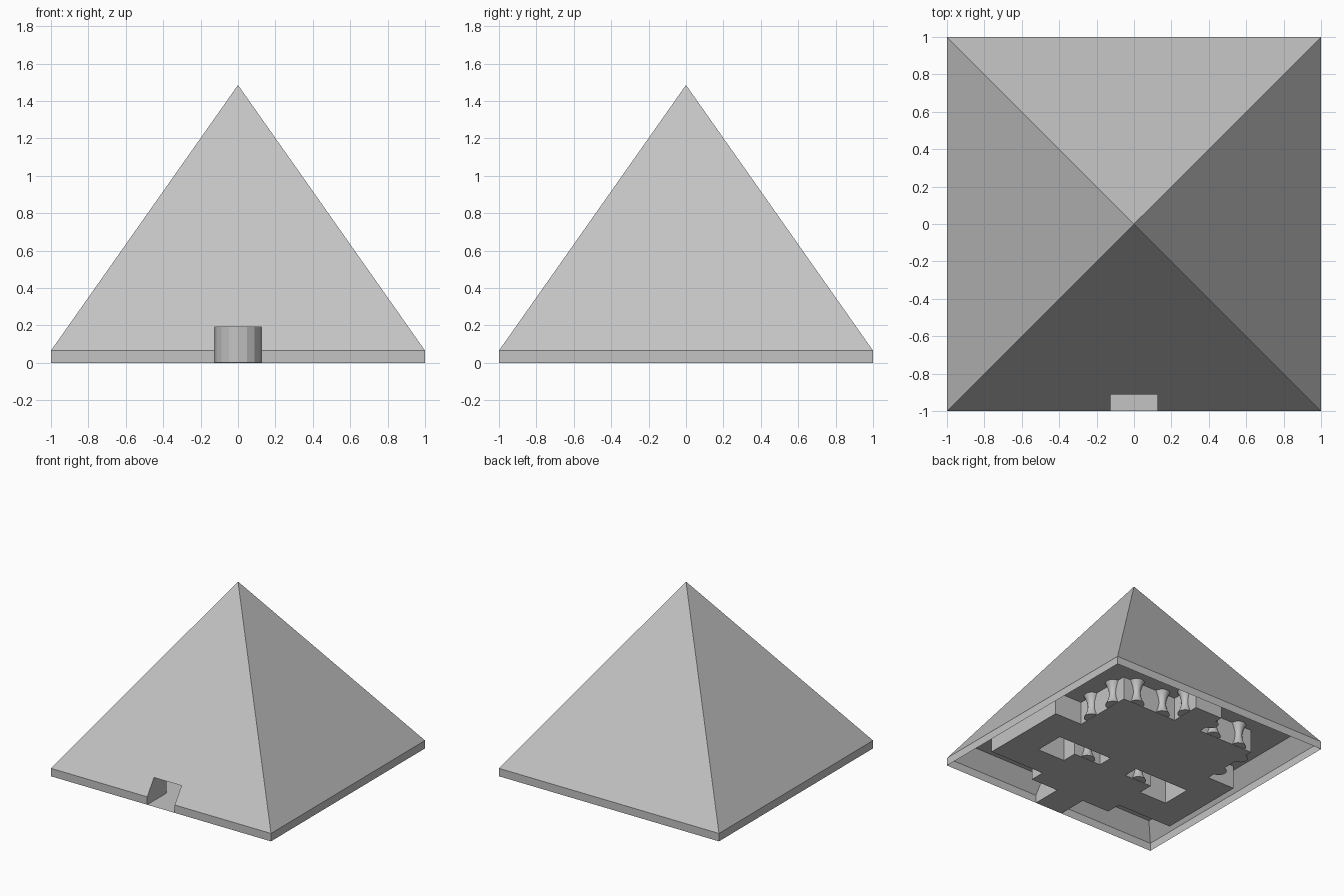
import bpy, bmesh, math
from mathutils import Vector

if "Cube" in bpy.data.objects:
    bpy.data.objects.remove(bpy.data.objects["Cube"])

BASE, APEX, CEIL, DOOR = 0.065, 1.485, 0.19, 0.125
SLOPE = APEX - BASE
INSET = 1 - (CEIL - BASE) / SLOPE      # half width of the pyramid at ceiling height

stone = bpy.data.materials.new("grey stone")
stone.diffuse_color = (0.55, 0.55, 0.55, 1)
stone.use_nodes = True
stone.node_tree.nodes["Principled BSDF"].inputs["Base Color"].default_value = stone.diffuse_color


def finish(name, bm):
    mesh = bpy.data.meshes.new(name)
    bm.to_mesh(mesh)
    bm.free()
    mesh.materials.append(stone)
    ob = bpy.data.objects.new(name, mesh)
    bpy.context.collection.objects.link(ob)
    return ob


# Outer shell: thin, open underneath, with a doorway notched in the front
bm = bmesh.new()


def face(*pts):
    bm.faces.new([bm.verts.new(p) for p in pts])


apex = (0, 0, APEX)
for a, b in (((1, -1), (1, 1)), ((1, 1), (-1, 1)), ((-1, 1), (-1, -1))):
    face((*a, 0), (*b, 0), (*b, BASE), (*a, BASE))
    face((*a, BASE), (*b, BASE), apex)
for x0, x1 in ((-1, -DOOR), (DOOR, 1)):
    face((x0, -1, 0), (x1, -1, 0), (x1, -1, BASE), (x0, -1, BASE))
face((-1, -1, BASE), (-DOOR, -1, BASE), (-DOOR, -INSET, CEIL),
     (DOOR, -INSET, CEIL), (DOOR, -1, BASE), (1, -1, BASE), apex)
bmesh.ops.remove_doubles(bm, verts=bm.verts, dist=1e-5)
finish("pyramid_shell", bm)

# Ceiling over the chambers
bm = bmesh.new()
face(*[(x * INSET, y * INSET, CEIL) for x, y in ((-1, -1), (-1, 1), (1, 1), (1, -1))])
finish("ceiling", bm)


# Floor plan on a grid, symmetric in x
def in_plan(x, y):
    x = abs(x)
    rooms = ((0.625, -0.625, 0.625), (0.875, -0.625, 0.125), (0.125, 0.625, 0.875),
             (0.375, -0.75, -0.625), (0.125, -1, -0.75))
    inside = any(x < w and y0 < y < y1 for w, y0, y1 in rooms)
    pit = (0.125 < x < 0.625 and -0.25 < y < -0.125) or \
          (0.375 < x < 0.625 and -0.375 < y < -0.125)
    return inside and not pit


bm = bmesh.new()
C = 0.125
for i in range(-8, 8):
    for j in range(-8, 8):
        if in_plan((i + 0.5) * C, (j + 0.5) * C):
            x, y = i * C, j * C
            face((x, y, 0), (x, y + C, 0), (x + C, y + C, 0), (x + C, y, 0))
bmesh.ops.remove_doubles(bm, verts=bm.verts, dist=1e-5)

# Chamber walls rise from every floor edge except the doorway
edges = [e for e in bm.edges if e.is_boundary
         and not all(v.co.y < -0.99 for v in e.verts)]
ext = bmesh.ops.extrude_edge_only(bm, edges=edges)["geom"]
bmesh.ops.translate(bm, vec=(0, 0, CEIL),
                    verts=[g for g in ext if isinstance(g, bmesh.types.BMVert)])
# Trim the entrance passage to the front slope
bmesh.ops.bisect_plane(bm, geom=bm.verts[:] + bm.edges[:] + bm.faces[:],
                       plane_co=(0, -1, BASE),
                       plane_no=Vector((0, -SLOPE, 1)).normalized(), clear_outer=True)
bmesh.ops.recalc_face_normals(bm, faces=bm.faces)
finish("chamber_floor_and_walls", bm)


# Turned parts
def lathe(name, x, y, profile, sides):
    bm = bmesh.new()
    rings = [[bm.verts.new((r * math.cos(2 * math.pi * k / sides),
                            r * math.sin(2 * math.pi * k / sides), z))
              for k in range(sides)] for r, z in profile]
    for lo, hi in zip(rings, rings[1:]):
        for k in range(sides):
            n = (k + 1) % sides
            bm.faces.new((lo[k], lo[n], hi[n], hi[k]))
    bm.faces.new(rings[0][::-1])
    ob = finish(name, bm)
    ob.location = (x, y, 0)
    return ob


# Hourglass columns set into the walls
waisted = [(0.03 + 0.03 * abs(2 * t / 10 - 1) ** 1.8, 0.002 + (CEIL - 0.002) * t / 10)
           for t in range(11)]
spots = ((0.625, 0.25), (0.625, 0.5), (0.5, 0.625), (0.25, 0.625),
         (0.125, 0.75), (0.25, -0.25))
for x, y in spots:
    for side in (-1, 1):
        col = lathe("column", side * x, y, waisted, 16)
        bpy.ops.object.select_all(action='DESELECT')
        col.select_set(True)
        bpy.context.view_layer.objects.active = col
        bpy.ops.object.shade_smooth_by_angle(angle=math.radians(35))

# Round pillar seen through the doorway
lathe("central_pillar", 0, 0, [(0.125, 0.002), (0.125, CEIL)], 16)
